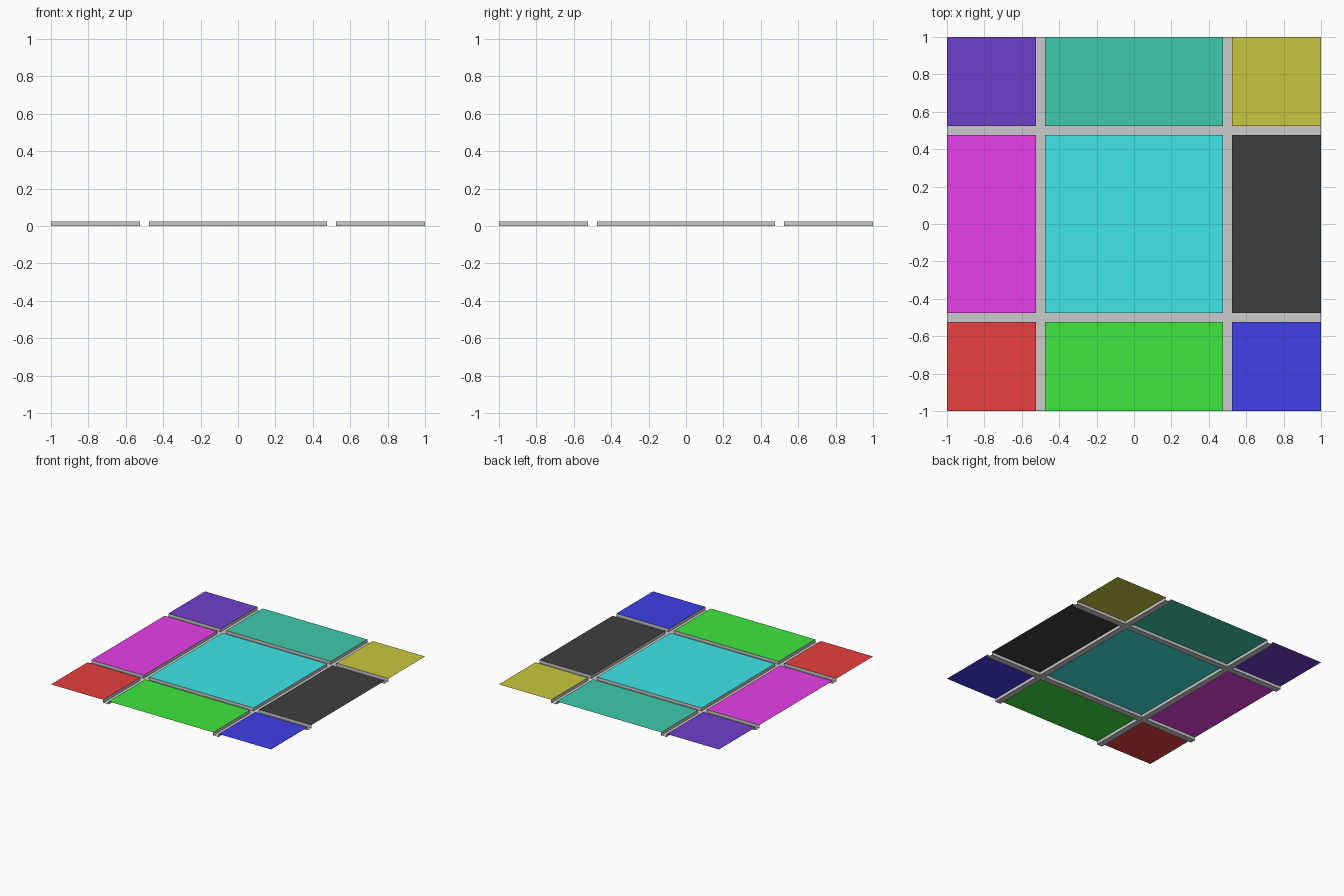
import bpy
import bmesh

if "Cube" in bpy.data.objects:
    bpy.data.objects.remove(bpy.data.objects["Cube"])

H = 0.024                                            # raised panel height
CUTS = [-1.0, -0.525, -0.475, 0.475, 0.525, 1.0]     # panel / groove boundaries

# Panel colours, rows from front to back, columns from left to right
COLORS = [
    [("red", (0.8, 0.05, 0.05)), ("green", (0.05, 0.8, 0.05)), ("blue", (0.05, 0.05, 0.8))],
    [("magenta", (0.8, 0.05, 0.8)), ("cyan", (0.05, 0.8, 0.8)), ("black", (0.05, 0.05, 0.05))],
    [("indigo", (0.16, 0.05, 0.59)), ("teal", (0.05, 0.59, 0.4)), ("olive", (0.59, 0.57, 0.05))],
]


def make_object(name, bm):
    mesh = bpy.data.meshes.new(name)
    bm.to_mesh(mesh)
    bm.free()
    obj = bpy.data.objects.new(name, mesh)
    bpy.context.collection.objects.link(obj)
    return obj


def add_face(bm, points):
    bm.faces.new([bm.verts.new(p) for p in points])


def add_cell(bm, i, j, z):
    x0, x1, y0, y1 = CUTS[i], CUTS[i + 1], CUTS[j], CUTS[j + 1]
    add_face(bm, [(x0, y0, z), (x1, y0, z), (x1, y1, z), (x0, y1, z)])


groove = bmesh.new()
for i in range(5):
    for j in range(5):
        if i % 2 or j % 2:
            # Groove floor strips
            add_cell(groove, i, j, 0)
            continue
        # Raised single-sheet panel
        color_name, rgb = COLORS[j // 2][i // 2]
        bm = bmesh.new()
        add_cell(bm, i, j, H)
        panel = make_object(color_name + "_panel", bm)
        mat = bpy.data.materials.new(color_name)
        mat.diffuse_color = (*rgb, 1)
        mat.use_nodes = True
        mat.node_tree.nodes["Principled BSDF"].inputs["Base Color"].default_value = mat.diffuse_color
        panel.data.materials.append(mat)
        # Groove walls dropping from the panel's inner edges, facing the groove
        x0, x1, y0, y1 = CUTS[i], CUTS[i + 1], CUTS[j], CUTS[j + 1]
        corners = [(x0, y0), (x1, y0), (x1, y1), (x0, y1)]
        inner = [j > 0, i < 4, j < 4, i > 0]
        for k in range(4):
            if inner[k]:
                a, b = corners[k], corners[(k + 1) % 4]
                add_face(groove, [(*a, 0), (*b, 0), (*b, H), (*a, H)])

bmesh.ops.remove_doubles(groove, verts=groove.verts, dist=1e-5)
make_object("groove_grid", groove)
